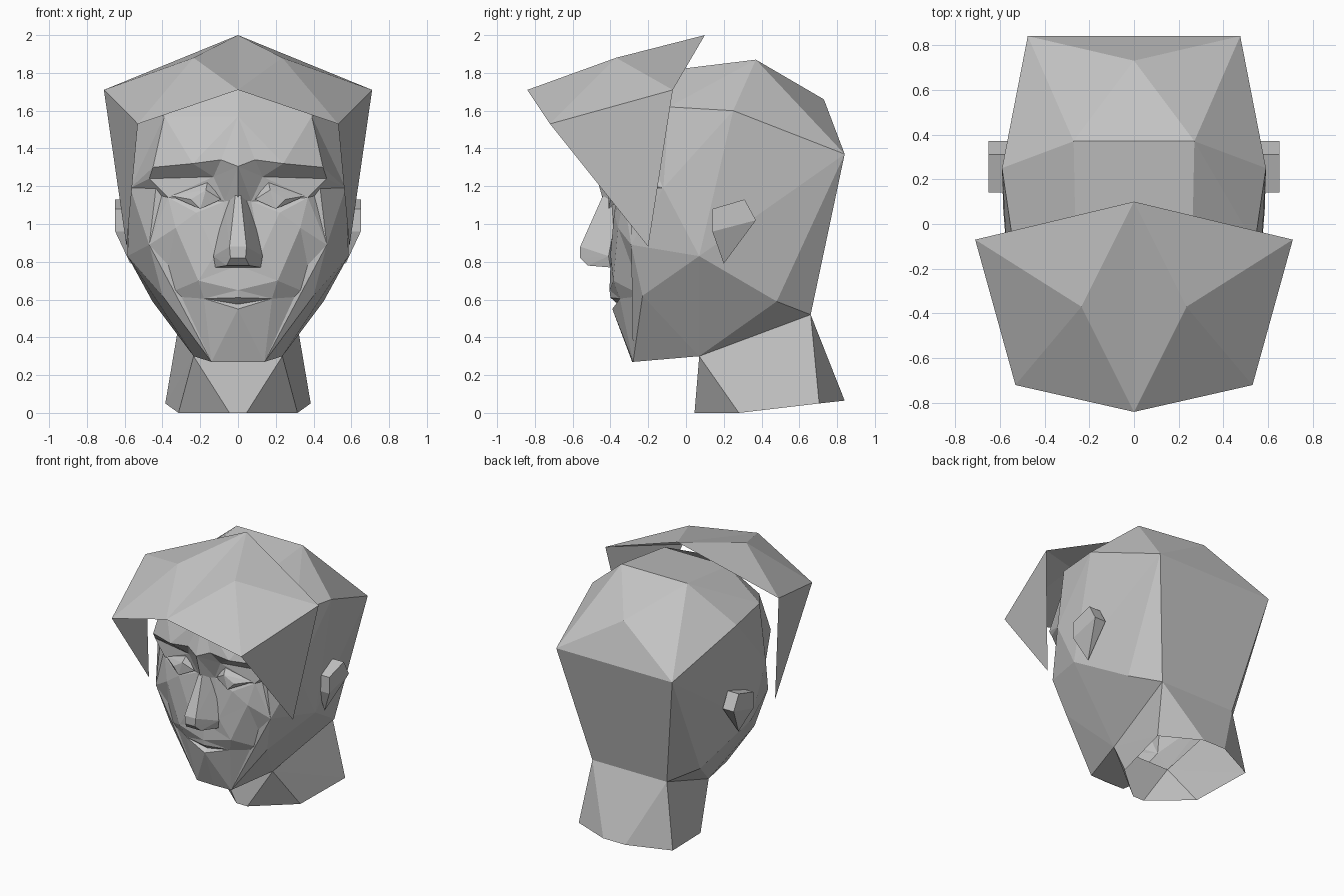
import bpy
import bmesh
from mathutils import Vector

default_cube = bpy.data.objects.get("Cube")
if default_cube:
    bpy.data.objects.remove(default_cube, do_unlink=True)

# One matte clay colour for everything
clay = bpy.data.materials.new("clay_grey")
clay.use_nodes = True
clay.diffuse_color = (.55, .55, .55, 1)
shader = clay.node_tree.nodes["Principled BSDF"]
shader.inputs["Base Color"].default_value = clay.diffuse_color
shader.inputs["Roughness"].default_value = .8


def finish(name, bm):
    """Turn a bmesh into a flat shaded object."""
    mesh = bpy.data.meshes.new(name)
    bm.to_mesh(mesh)
    bm.free()
    mesh.materials.append(clay)
    obj = bpy.data.objects.new(name, mesh)
    bpy.context.collection.objects.link(obj)
    return obj


def mirrored(point, side):
    return Vector((point[0] * side, point[1], point[2]))


def faceted(name, points, sides=(1, -1), remove=None):
    """Convex faceted block around points, optionally opened by a face rule."""
    bm = bmesh.new()
    for side in sides:
        for point in points:
            bm.verts.new(mirrored(point, side))
    bmesh.ops.remove_doubles(bm, verts=bm.verts[:], dist=.001)
    bmesh.ops.convex_hull(bm, input=bm.verts[:])
    loose = [v for v in bm.verts if not v.link_faces]
    bmesh.ops.delete(bm, geom=loose, context="VERTS")
    bmesh.ops.recalc_face_normals(bm, faces=bm.faces[:])
    if remove:
        bm.normal_update()
        opened = [f for f in bm.faces if remove(f)]
        bmesh.ops.delete(bm, geom=opened, context="FACES")
    return finish(name, bm)


def sheet(name, points, panels, outward):
    """Symmetric open surface from named points and panels of point names."""
    bm = bmesh.new()
    for side in (1, -1):
        verts = {key: bm.verts.new(mirrored(p, side)) for key, p in points.items()}
        for panel in panels:
            bm.faces.new([verts[key] for key in panel.split()])
    bmesh.ops.remove_doubles(bm, verts=bm.verts[:], dist=.001)
    bmesh.ops.recalc_face_normals(bm, faces=bm.faces[:])
    bm.normal_update()
    total = sum((f.normal * f.calc_area() for f in bm.faces), Vector())
    if total.dot(Vector(outward)) < 0:
        bmesh.ops.reverse_faces(bm, faces=bm.faces[:])
    return finish(name, bm)


# Shared landmarks where parts meet
crown_front = (.26, -.12, 1.81)
temple = (.54, -.09, 1.62)
forehead_corner = (.39, -.3, 1.57)
brow_tip = (.57, -.12, 1.19)
cheek = (.47, -.29, .89)
mouth_corner = (.4, -.23, .62)
chin = (.14, -.28, .27)
jaw = (.235, .07, .3)
nape = (.305, .66, .52)


# Skull, left open where the neck joins
def neck_opening(face):
    return all(v.co.y > .06 and v.co.z < .53 and abs(v.co.x) < .32
               for v in face.verts)


crown = (.27, .37, 1.87)
skull_side = (.59, .25, 1.6)
skull_back = (.475, .84, 1.37)
back_top = (0, .73, 1.66)
jaw_hinge = (.585, .07, .83)
jaw_back = (.453, .48, .59)
faceted("skull", [crown, crown_front, back_top, skull_side, skull_back, temple,
                  forehead_corner, brow_tip, cheek, jaw_hinge, jaw_back,
                  mouth_corner, chin, jaw, nape], remove=neck_opening)

# Neck tube, open at both ends
faceted("neck", [jaw, nape, (.045, .045, 0), (.315, .28, 0),
                 (.385, .705, .05), (.09, .84, .065)],
        remove=lambda f: abs(f.normal.z) > .7)

# Face: forehead, brows, eye sockets, cheeks, lips and chin
face_points = dict(
    top=(0, -.22, 1.79), crown=crown_front, temple=temple,
    fore=(0, -.41, 1.57), corner=forehead_corner,
    bridge=(0, -.49, 1.305), brow_in=(.09, -.455, 1.34),
    brow=(.24, -.45, 1.32), brow_out=(.45, -.35, 1.3), tip=brow_tip,
    lid_in=(.13, -.39, 1.25), lid_out=(.47, -.3, 1.24),
    nasion=(0, -.44, 1.13), eye_in=(.07, -.37, 1.12),
    eye_out=(.37, -.33, 1.14), eye_low=(.22, -.38, 1.06),
    cheekbone=(.33, -.36, .98), cheek=cheek,
    wing=(.12, -.4, .84), base=(0, -.4, .78),
    smile=(.21, -.385, .7), philtrum=(0, -.405, .65), corner_mouth=mouth_corner,
    lip_top=(0, -.4, .61), lip_end=(.18, -.35, .605),
    lip_mid=(0, -.36, .575), lip_low=(0, -.39, .55),
    chin=chin, chin_mid=(0, -.285, .27))
sheet("face", face_points, [
    # forehead
    "top crown corner fore", "fore brow_in bridge", "fore brow brow_in",
    "fore corner brow", "corner brow_out brow",
    "corner temple tip", "corner tip brow_out", "crown temple corner",
    # underside of the brow
    "bridge brow_in lid_in", "brow_in brow lid_in",
    "brow brow_out lid_out lid_in", "brow_out tip lid_out",
    # eye socket
    "bridge lid_in eye_in", "bridge eye_in nasion",
    "lid_in lid_out eye_out", "lid_in eye_out eye_in",
    "eye_in eye_out eye_low", "lid_out tip eye_out", "tip cheek eye_out",
    # cheek
    "eye_in eye_low wing", "eye_low cheekbone wing",
    "eye_low eye_out cheekbone", "eye_out cheek cheekbone",
    "wing cheekbone smile", "cheekbone corner_mouth smile",
    "cheekbone cheek corner_mouth", "nasion eye_in wing base",
    # mouth and chin
    "base wing smile", "base smile philtrum", "philtrum smile lip_end",
    "philtrum lip_end lip_top", "smile corner_mouth lip_end",
    "lip_top lip_end lip_mid", "lip_mid lip_end lip_low",
    "lip_low lip_end chin", "lip_end corner_mouth chin",
    "lip_low chin chin_mid"], outward=(0, -1, 0))

# Nose
faceted("nose", [(.015, -.44, 1.15), (.07, -.36, 1.1), (.045, -.56, .88),
                 (.04, -.56, .82), (.13, -.41, .83), (.12, -.4, .77),
                 (.06, -.52, .78)])

# Eyes and ears
for label, side in (("left", 1), ("right", -1)):
    faceted(label + "_eye", [
        (.09, -.38, 1.13), (.17, -.41, 1.18), (.25, -.4, 1.13),
        (.2, -.41, 1.08), (.16, -.37, 1.23), (.36, -.33, 1.15)], sides=(side,))
    front_top, back_top, back, front_low = (
        (.65, .14, 1.08), (.65, .31, 1.13), (.65, .37, 1.02), (.65, .14, .96))
    inner = [(.56, p[1], p[2]) for p in (front_top, back_top, back, front_low)]
    faceted(label + "_ear", [front_top, back_top, back, front_low,
                             (.57, .2, .79)] + inner, sides=(side,))

# Swept fringe with a pointed lock at each side
hair_points = dict(apex=(0, .1, 2), swell=(.235, -.37, 1.88),
                   peak=(0, -.84, 1.71), side=(.71, -.07, 1.71),
                   front=(.53, -.72, 1.53), lock=(.59, -.2, .88))
sheet("hair_fringe", hair_points, [
    "apex swell peak", "apex side swell", "side front swell",
    "front peak swell", "side lock front"], outward=(0, -.3, 1))
